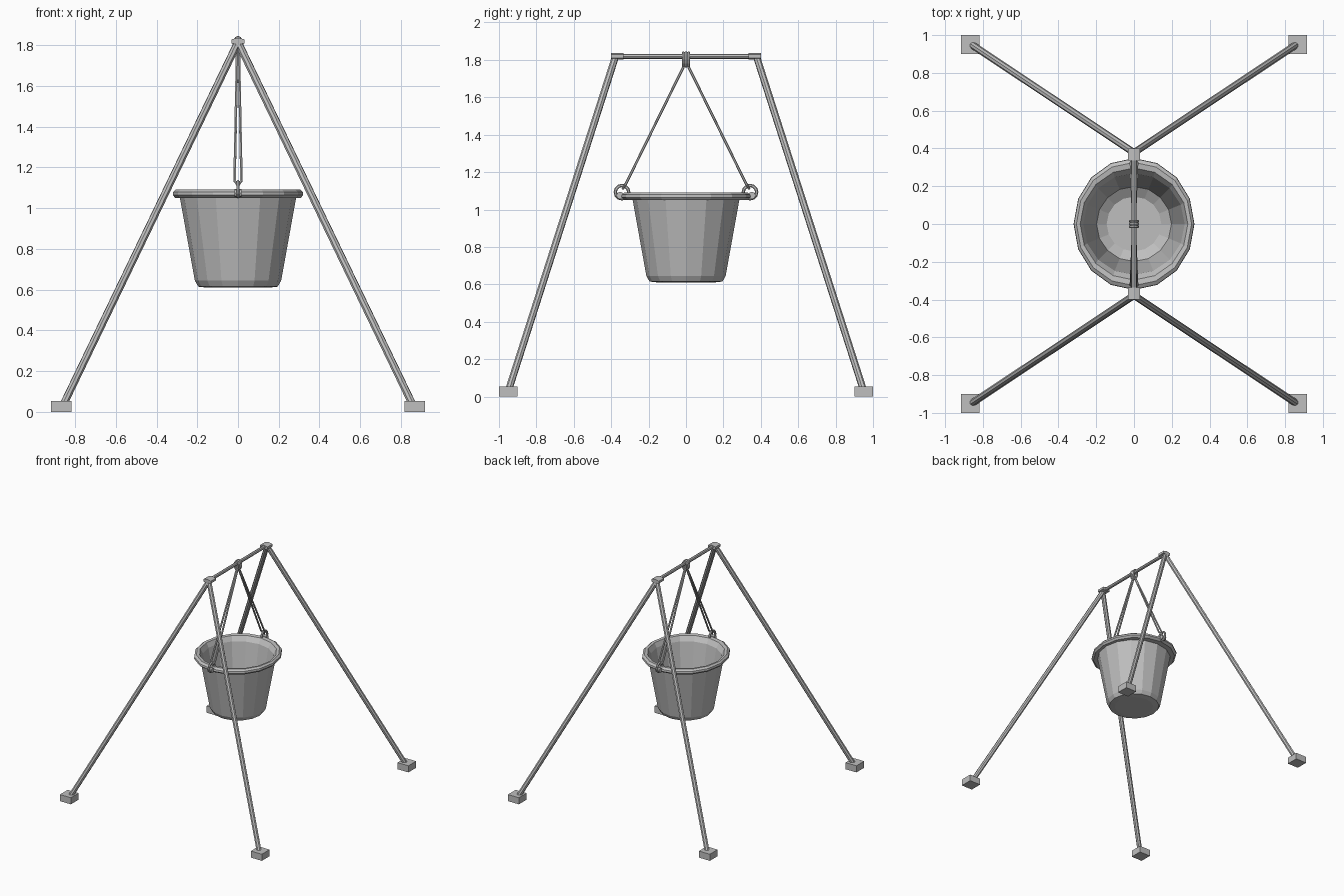
import bpy, bmesh
from math import pi, cos, sin
from mathutils import Vector, Matrix

cube = bpy.data.objects.get("Cube")
if cube:
    bpy.data.objects.remove(cube)

metal = bpy.data.materials.new("grey metal")
metal.use_nodes = True
GREY = (0.52, 0.52, 0.52, 1)
metal.diffuse_color = GREY
metal.node_tree.nodes["Principled BSDF"].inputs["Base Color"].default_value = GREY


def finish(bm, name):
    bmesh.ops.recalc_face_normals(bm, faces=bm.faces[:])
    mesh = bpy.data.meshes.new(name)
    bm.to_mesh(mesh)
    bm.free()
    mesh.materials.append(metal)
    obj = bpy.data.objects.new(name, mesh)
    bpy.context.collection.objects.link(obj)
    return obj


def rod(name, a, b, radius, sides=8):
    a, b = Vector(a), Vector(b)
    d = b - a
    bm = bmesh.new()
    bmesh.ops.create_cone(bm, cap_ends=True, segments=sides, radius1=radius,
                          radius2=radius, depth=d.length)
    turn = d.to_track_quat('Z', 'Y').to_matrix().to_4x4()
    bm.transform(Matrix.Translation((a + b) / 2) @ turn)
    return finish(bm, name)


def box(name, centre, size):
    bm = bmesh.new()
    bmesh.ops.create_cube(bm, size=1)
    bm.transform(Matrix.Translation(centre) @ Matrix.Diagonal((*size, 1)))
    return finish(bm, name)


def bridge(bm, a, b):
    n = len(a)
    for i in range(n):
        bm.faces.new((a[i], a[(i + 1) % n], b[(i + 1) % n], b[i]))


def ring(name, centre, rx, rz, tube, axis, segments=12, sides=6):
    """Oval ring whose hole runs along the given axis (X or Y)."""
    bm = bmesh.new()
    loops = []
    for i in range(segments):
        t = 2 * pi * i / segments
        loop = []
        for j in range(sides):
            s = 2 * pi * j / sides
            u = (rx + tube * cos(s)) * cos(t)
            w = (rz + tube * cos(s)) * sin(t)
            v = tube * sin(s)
            co = (u, v, w) if axis == 'Y' else (v, u, w)
            loop.append(bm.verts.new(Vector(centre) + Vector(co)))
        loops.append(loop)
    for i in range(segments):
        bridge(bm, loops[i - 1], loops[i])
    return finish(bm, name)


def bucket():
    # radius, height, extra stretch along y; outside bottom to inside floor
    profile = [(0.15, 0.61, 1), (0.195, 0.615, 1), (0.212, 0.645, 1),
               (0.285, 1.05, 1), (0.308, 1.05, 1.07), (0.32, 1.065, 1.09),
               (0.318, 1.08, 1.09), (0.305, 1.092, 1.07), (0.285, 1.088, 1.04),
               (0.268, 1.05, 1), (0.198, 0.67, 1), (0.145, 0.635, 1)]
    n = 16
    bm = bmesh.new()
    loops = [[bm.verts.new((r * cos(2 * pi * i / n), r * k * sin(2 * pi * i / n), z))
              for i in range(n)] for r, z, k in profile]
    for a, b in zip(loops, loops[1:]):
        bridge(bm, a, b)
    bm.faces.new(loops[0])
    bm.faces.new(loops[-1])
    finish(bm, "bucket")


bucket()

# Frame: feet, splayed legs and top joints
for y, end in ((-1, "front"), (1, "back")):
    for x, side in ((1, "left"), (-1, "right")):
        box(f"{end}_{side}_foot", (x * 0.867, y * 0.95, 0.027), (0.1, 0.1, 0.054))
        rod(f"{end}_{side}_leg", (x * 0.86, y * 0.95, 0.03), (0, y * 0.378, 1.815), 0.019)
    joint = rod(f"{end}_joint", (0, y * 0.335, 0), (0, y * 0.4, 0), 0.038, 6)
    # Flatten the joint so its points face sideways
    for v in joint.data.vertices:
        if abs(v.co.x) < 0.005:
            v.co.z *= 0.45
        else:
            v.co.z *= 0.5
        v.co.z += 1.819

    # Bucket ears, rings and the doubled hanging rope
    ring(f"{end}_ring", (0, y * 0.342, 1.093), 0.036, 0.036, 0.009, 'X')
    rod(f"{end}_ear", (-0.018, y * 0.352, 1.075), (0.018, y * 0.352, 1.075), 0.02)
    for x, side in ((1, "left"), (-1, "right")):
        rod(f"{end}_{side}_rope", (x * 0.017, y * 0.325, 1.13),
            (x * 0.004, 0, 1.79), 0.007, 6)
        rod(f"{end}_{side}_rope_end", (x * 0.017, y * 0.325, 1.135),
            (0, y * 0.338, 1.11), 0.007, 6)

rod("crossbar", (0, -0.39, 1.819), (0, 0.39, 1.819), 0.0135)

# Rope wraps around the crossbar
for i in (-1, 0, 1):
    ring("rope_wrap", (0, i * 0.015, 1.802), 0.019, 0.036, 0.008, 'Y')
